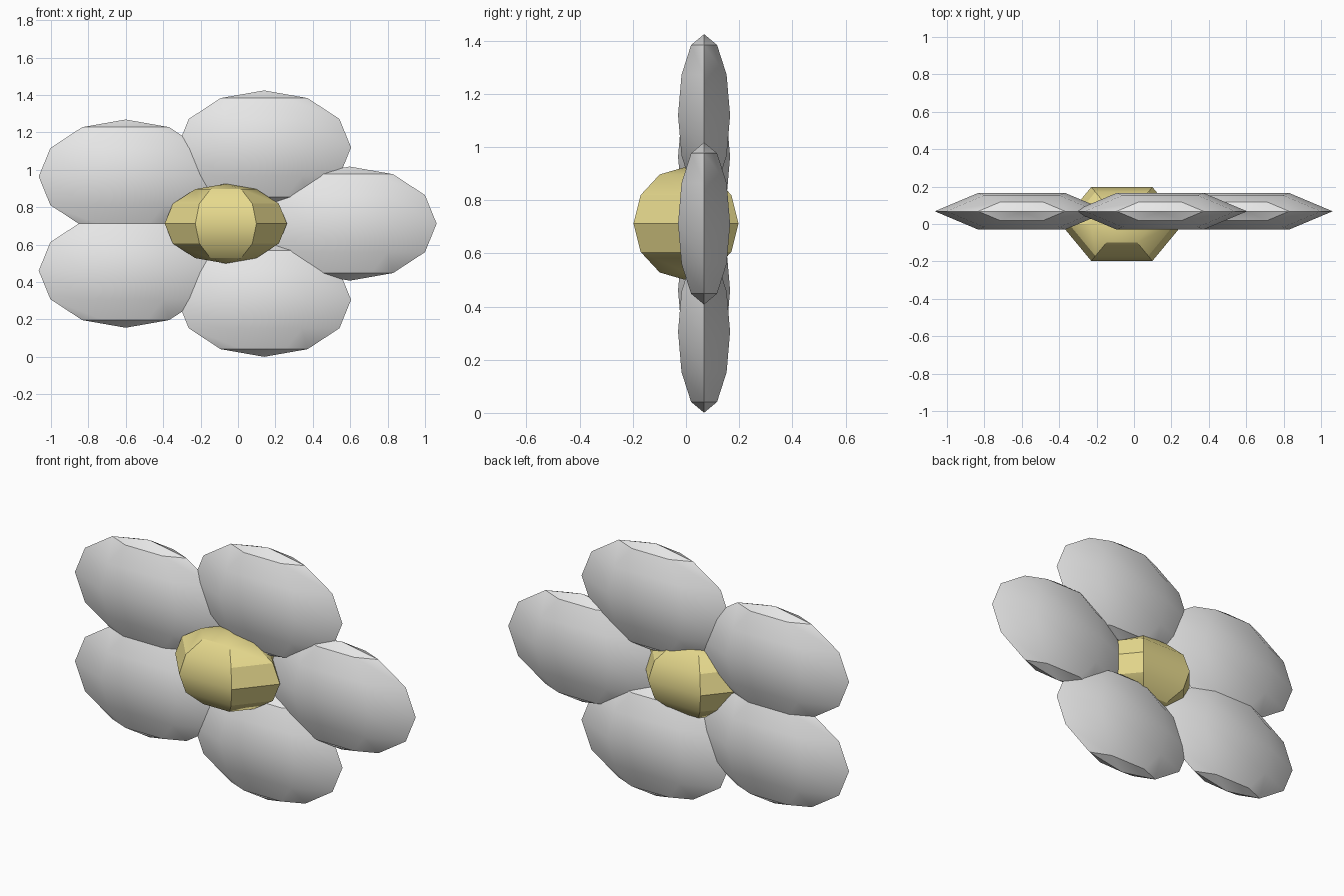
import bpy, math
from math import radians, cos, sin

cube = bpy.data.objects.get("Cube")
if cube:
    bpy.data.objects.remove(cube, do_unlink=True)


def make_material(name, colour):
    mat = bpy.data.materials.new(name)
    mat.use_nodes = True
    mat.diffuse_color = colour
    mat.node_tree.nodes["Principled BSDF"].inputs["Base Color"].default_value = colour
    return mat


petal_grey = make_material("petal_grey", (0.8, 0.8, 0.8, 1))
centre_gold = make_material("centre_gold", (0.8, 0.7, 0.27, 1))


def low_poly_ellipsoid(name, centre, radii, mat):
    """Six-sided sphere with corners on the y axis and flat sides on x."""
    bpy.ops.mesh.primitive_uv_sphere_add(segments=6, ring_count=6, radius=1,
                                         location=centre, rotation=(0, 0, radians(30)))
    obj = bpy.context.object
    obj.name = name
    # Turn first, then stretch along the world axes
    bpy.ops.object.transform_apply(location=False, rotation=True, scale=False)
    obj.scale = radii
    bpy.ops.object.transform_apply(location=False, rotation=False, scale=True)
    obj.data.materials.append(mat)
    bpy.ops.object.shade_smooth_by_angle(angle=radians(30))
    return obj


CX, CZ = -0.065, 0.7125

# Flower centre
low_poly_ellipsoid("flower_centre", (CX, 0, CZ), (0.327, 0.228, 0.213), centre_gold)

# Five petals spaced around a stretched ring
for i in range(5):
    a = radians(72 * i)
    low_poly_ellipsoid(f"petal_{i + 1}",
                       (CX + 0.662 * cos(a), 0.068, CZ + 0.428 * sin(a)),
                       (0.465, 0.113, 0.305), petal_grey)
